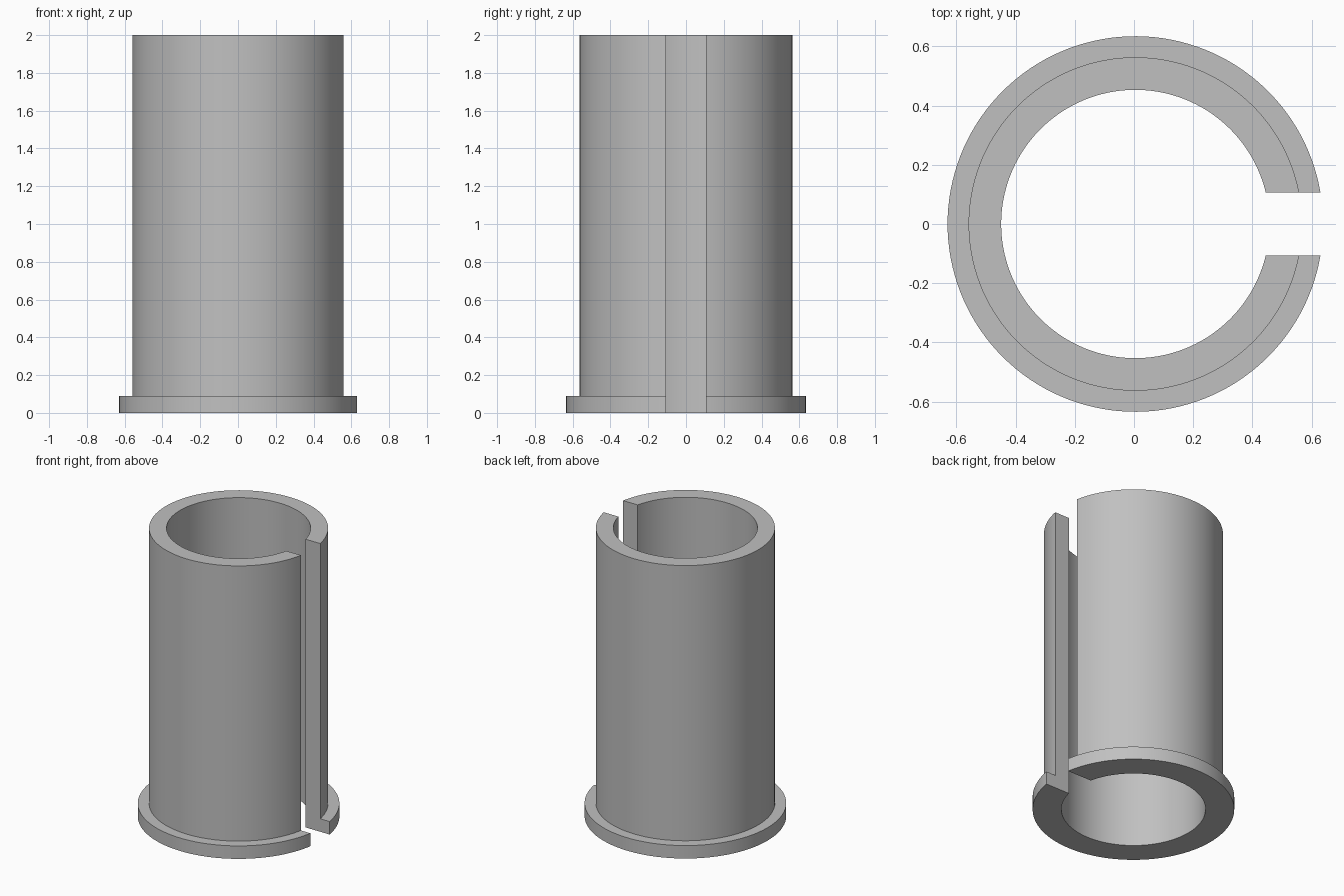
import bpy
import bmesh
from math import asin, cos, sin, pi, radians

cube = bpy.data.objects.get("Cube")
if cube:
    bpy.data.objects.remove(cube, do_unlink=True)

BORE, TUBE, FLANGE = 0.453, 0.563, 0.634   # radii
HEIGHT, FLANGE_HEIGHT = 2.0, 0.09
SLOT = 0.106                               # half width of the slot
SHIFT = 0.0045                             # centres the slotted outline on x
STEPS = 128

# Closed cross-section of the wall with its foot flange (radius, height)
profile = [(BORE, 0), (FLANGE, 0), (FLANGE, FLANGE_HEIGHT),
           (TUBE, FLANGE_HEIGHT), (TUBE, HEIGHT), (BORE, HEIGHT)]

material = bpy.data.materials.new("light grey")
material.use_nodes = True
grey = (0.53, 0.53, 0.53, 1)
material.diffuse_color = grey
material.node_tree.nodes["Principled BSDF"].inputs["Base Color"].default_value = grey

# Sweep the section around z, stopping each radius at the parallel slot walls
bm = bmesh.new()
sections = []
for i in range(STEPS + 1):
    ring = []
    for r, z in profile:
        start = asin(SLOT / r)
        a = start + (2 * pi - 2 * start) * i / STEPS
        ring.append(bm.verts.new((r * cos(a) + SHIFT, r * sin(a), z)))
    sections.append(ring)

count = len(profile)
for a, b in zip(sections, sections[1:]):
    for j in range(count):
        k = (j + 1) % count
        bm.faces.new((a[j], a[k], b[k], b[j]))

# Flat slot walls
bm.faces.new(sections[0])
bm.faces.new(sections[-1])
bmesh.ops.recalc_face_normals(bm, faces=bm.faces)

mesh = bpy.data.meshes.new("slotted_flanged_sleeve")
bm.to_mesh(mesh)
bm.free()
mesh.materials.append(material)
sleeve = bpy.data.objects.new("slotted_flanged_sleeve", mesh)
bpy.context.collection.objects.link(sleeve)

# Smooth round walls with crisp rims
bpy.ops.object.select_all(action="DESELECT")
sleeve.select_set(True)
bpy.context.view_layer.objects.active = sleeve
bpy.ops.object.shade_smooth_by_angle(angle=radians(30))
